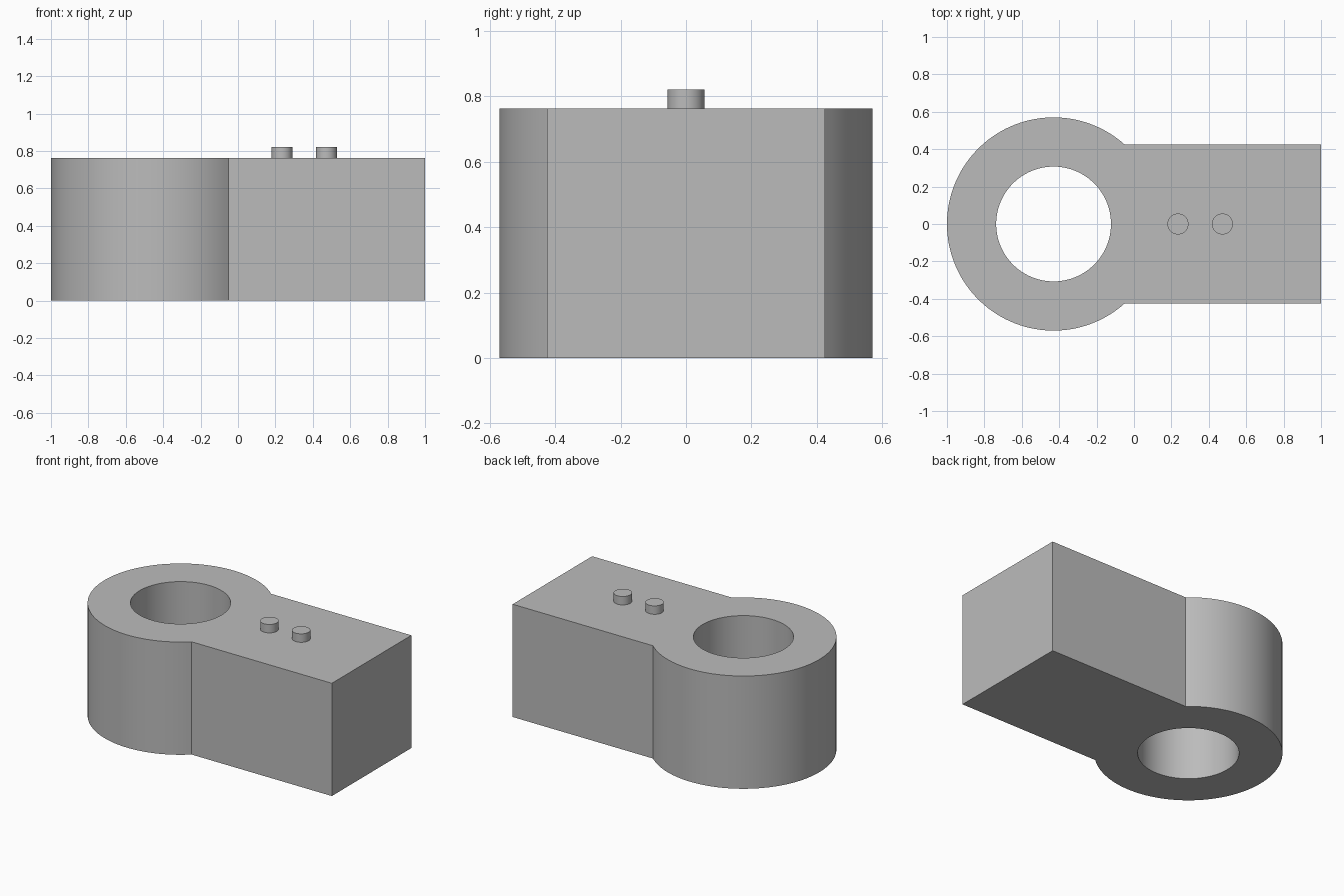
import bpy
import bmesh
from math import asin, cos, sin, pi

HEIGHT = 0.763
RING_X, RING_R, HOLE_R = -0.43, 0.57, 0.307
HALF_WIDTH, END_X = 0.425, 1.0
PEG_R, PEG_TOP = 0.056, 0.82

default = bpy.data.objects.get("Cube")
if default:
    bpy.data.objects.remove(default, do_unlink=True)

grey = bpy.data.materials.new("plain_grey")
grey.use_nodes = True
colour = (0.5, 0.5, 0.5, 1)
grey.diffuse_color = colour
grey.node_tree.nodes["Principled BSDF"].inputs["Base Color"].default_value = colour


def arc(x, radius, start, end, steps):
    """Points along an arc centred on (x, 0)."""
    angles = [start + (end - start) * i / steps for i in range(steps + 1)]
    return [(x + radius * cos(a), radius * sin(a)) for a in angles]


def prism(name, outline, bottom, top):
    """Extrude a closed outline upwards into a solid."""
    bm = bmesh.new()
    base = bm.faces.new([bm.verts.new((x, y, bottom)) for x, y in outline])
    raised = bmesh.ops.extrude_face_region(bm, geom=[base], use_keep_orig=True)
    moved = [v for v in raised["geom"] if isinstance(v, bmesh.types.BMVert)]
    bmesh.ops.translate(bm, verts=moved, vec=(0, 0, top - bottom))
    bmesh.ops.recalc_face_normals(bm, faces=bm.faces)
    mesh = bpy.data.meshes.new(name)
    bm.to_mesh(mesh)
    bm.free()
    mesh.materials.append(grey)
    obj = bpy.data.objects.new(name, mesh)
    bpy.context.collection.objects.link(obj)
    return obj


def smooth(obj):
    bpy.ops.object.select_all(action="DESELECT")
    obj.select_set(True)
    bpy.context.view_layer.objects.active = obj
    bpy.ops.object.shade_smooth_by_angle(angle=pi / 6)


def circle(x, radius, steps):
    return arc(x, radius, 0, 2 * pi, steps)[:-1]


# Body: round end flowing into a straight block
join = asin(HALF_WIDTH / RING_R)
outline = arc(RING_X, RING_R, join, 2 * pi - join, 96)
outline += [(END_X, -HALF_WIDTH), (END_X, HALF_WIDTH)]
body = prism("body", outline, 0, HEIGHT)

# Through hole in the round end
cutter = prism("hole_cutter", circle(RING_X, HOLE_R, 96), -0.1, HEIGHT + 0.1)
cutter.hide_render = True
cut = body.modifiers.new("hole", "BOOLEAN")
cut.operation, cut.solver, cut.object = "DIFFERENCE", "EXACT", cutter
bpy.context.view_layer.objects.active = body
bpy.ops.object.modifier_apply(modifier=cut.name)
bpy.data.objects.remove(cutter, do_unlink=True)
smooth(body)

# Two small pegs on top
for name, x in (("inner_peg", 0.235), ("outer_peg", 0.473)):
    smooth(prism(name, circle(x, PEG_R, 48), HEIGHT, PEG_TOP))
